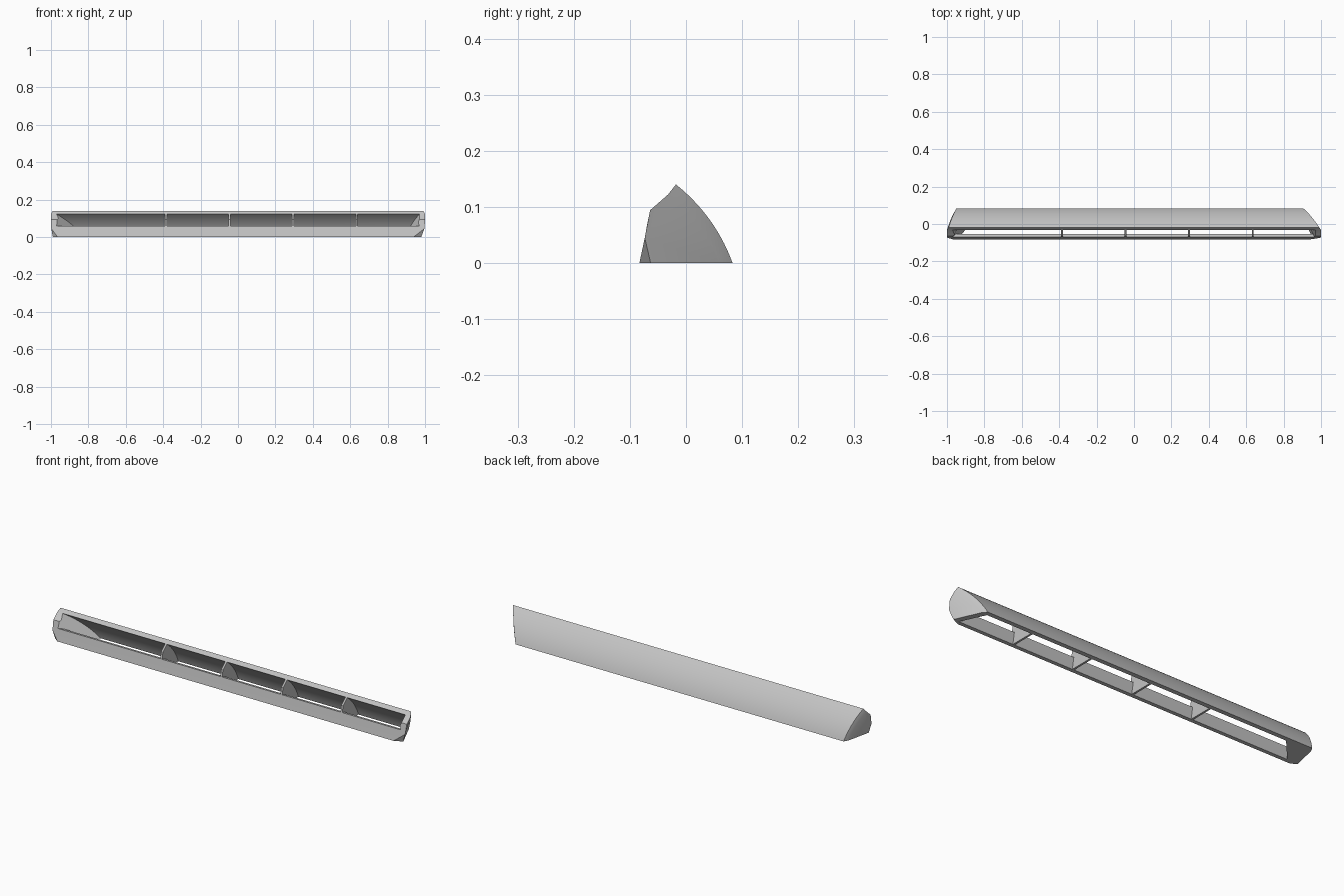
import bpy, bmesh, math

if "Cube" in bpy.data.objects:
    bpy.data.objects.remove(bpy.data.objects["Cube"])

grey = bpy.data.materials.new("light grey")
grey.diffuse_color = (0.55, 0.55, 0.55, 1)
grey.use_nodes = True
grey.node_tree.nodes["Principled BSDF"].inputs["Base Color"].default_value = grey.diffuse_color

LIP, SLOPE = (-0.071, 0.06), (-0.032, 0.122)   # lower and upper edge of the window


def arc(a, b, sag, n=14):
    """Points on a shallow arc from a to b, bulging up and back."""
    dx, dz = b[0] - a[0], b[1] - a[1]
    c = math.hypot(dx, dz)
    r = (c * c / 4 + sag * sag) / (2 * sag)
    half = math.asin(c / 2 / r)
    pts = []
    for i in range(n + 1):
        t = -half + 2 * half * i / n
        u = r * math.sin(t) + c / 2
        v = r * math.cos(t) - r * math.cos(half)
        pts.append((a[0] + (dx * u - dz * v) / c, a[1] + (dz * u + dx * v) / c))
    return pts


def depth(p):
    """Distance of a section point behind the window plane."""
    return max(0, (p[0] - LIP[0]) * 0.85 - (p[1] - LIP[1]) * 0.53)


def finish(bm, name):
    bmesh.ops.remove_doubles(bm, verts=bm.verts, dist=1e-5)
    bmesh.ops.recalc_face_normals(bm, faces=bm.faces)
    me = bpy.data.meshes.new(name)
    bm.to_mesh(me)
    bm.free()
    ob = bpy.data.objects.new(name, me)
    bpy.context.collection.objects.link(ob)
    me.materials.append(grey)
    return ob


def loft(name, rings):
    """Skin equal-length closed rings of 3D points and cap both ends."""
    bm = bmesh.new()
    vs = [[bm.verts.new(p) for p in ring] for ring in rings]
    n = len(vs[0])
    for a, b in zip(vs, vs[1:]):
        for i in range(n):
            j = (i + 1) % n
            bm.faces.new((a[i], a[j], b[j], b[i]))
    bm.faces.new(vs[0])
    bm.faces.new(vs[-1])
    return finish(bm, name)


outer_arc = arc((-0.018, 0.14), (0.083, 0), 0.012)
inner_arc = arc(SLOPE, (0.06, 0), 0.011)

# Full section, and the smaller section of the end caps
front = [(-0.083, 0), (-0.0735, 0.045), (-0.064, 0.094), SLOPE]
section = front + outer_arc
cap = [(-0.063, 0)] + front[1:] + [SLOPE] + inner_arc[1:]


def end_rings(side, lean, corner):
    """Chamfered end: rim ring with a cut lower corner, then the cap ring."""
    rim = []
    for i, p in enumerate(section):
        x = 1 - lean * depth(p)
        if i == 0:
            x -= corner
        if i >= len(front):
            x -= 0.008
        rim.append((side * x, *p))
    return rim, [(side * (1 - lean * depth(p)), *p) for p in cap]


rim_l, cap_l = end_rings(-1, 0.26, 0.03)
rim_r, cap_r = end_rings(1, 0.53, 0.05)
housing = loft("housing", [cap_l, rim_l, rim_r, cap_r])

# Hollow, open at the front window and at the bottom
hollow = [(-0.065, -0.01), (-0.0525, 0.056), LIP, (-0.10, 0.066),
          (-0.062, 0.152)] + inner_arc + [(0.063, -0.01)]
cutter = loft("hollow_cutter", [
    [(-0.97 + 1.05 * depth(p), *p) for p in hollow],
    [(0.97 - 0.55 * depth(p), *p) for p in hollow]])
mod = housing.modifiers.new("hollow", 'BOOLEAN')
mod.operation = 'DIFFERENCE'
mod.solver = 'EXACT'
mod.object = cutter
bpy.context.view_layer.objects.active = housing
housing.select_set(True)
bpy.ops.object.modifier_apply(modifier=mod.name)
bpy.data.objects.remove(cutter)
bpy.ops.object.shade_smooth_by_angle(angle=math.radians(20))

# Thin ribs across the hollow
rib = [(-0.066, 0), (-0.0535, 0.055), LIP, front[2]] + inner_arc
for k in range(4):
    x = -0.385 + 0.34 * k
    loft(f"rib_{k + 1}", [[(x + s, *p) for p in rib] for s in (-0.005, 0.005)])
